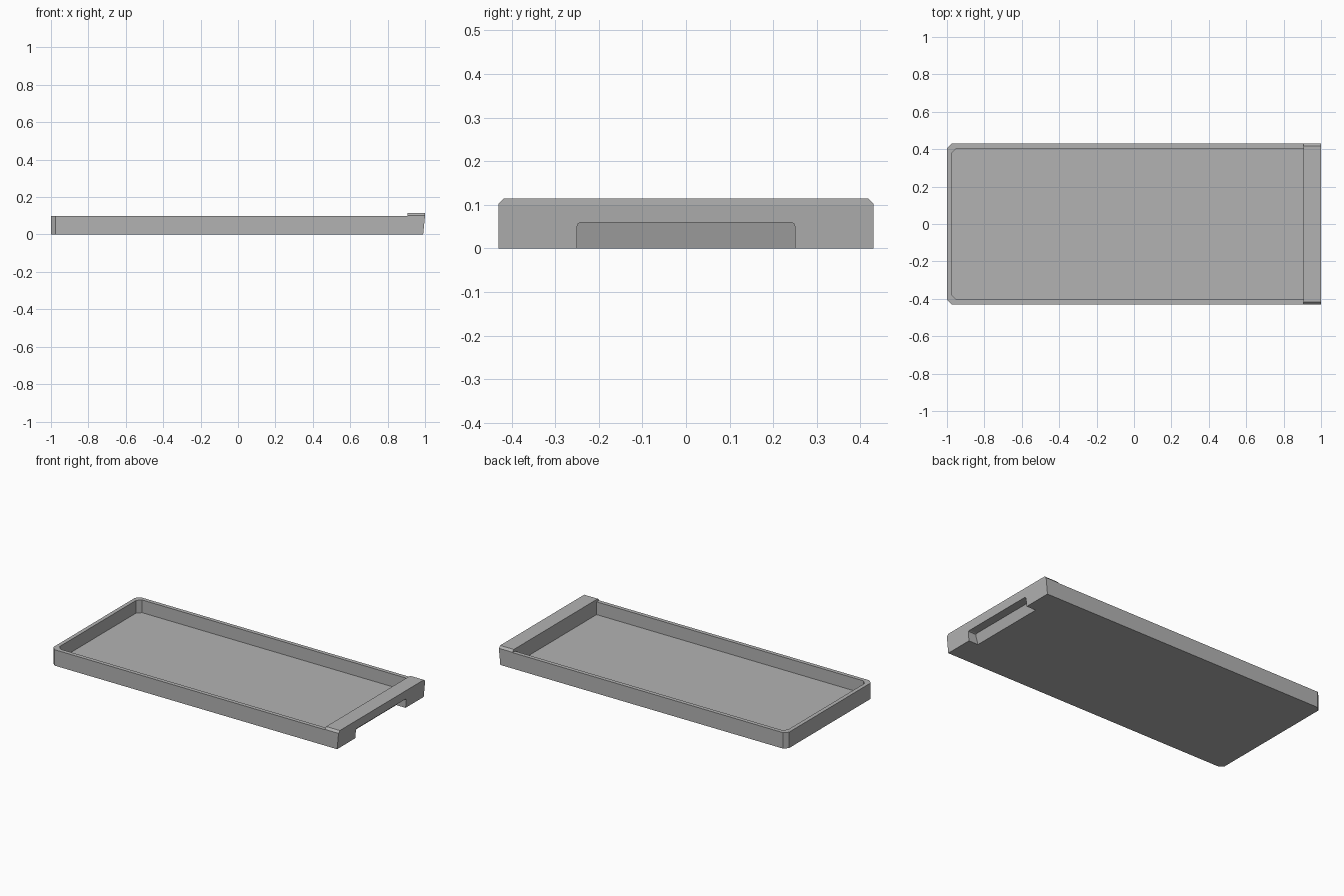
import bpy, bmesh

if "Cube" in bpy.data.objects:
    bpy.data.objects.remove(bpy.data.objects["Cube"], do_unlink=True)

LEFT, RIGHT, HALF = -1.0, 1.0, 0.43      # outer extents
RIM, FLOOR, BAR_TOP = 0.1, 0.02, 0.115   # heights
BAR_X, WALL, CUT = 0.905, 0.025, 0.025   # bar inner edge, wall width, corner cut

grey = bpy.data.materials.new("plain grey")
grey.use_nodes = True
colour = (0.45, 0.45, 0.45, 1)
grey.diffuse_color = colour
grey.node_tree.nodes["Principled BSDF"].inputs["Base Color"].default_value = colour


def loft(name, sections):
    """Solid through matching loops of points, capped at both ends."""
    bm = bmesh.new()
    loops = [[bm.verts.new(p) for p in s] for s in sections]
    n = len(loops[0])
    for a, b in zip(loops, loops[1:]):
        for i in range(n):
            j = (i + 1) % n
            bm.faces.new((a[i], a[j], b[j], b[i]))
    bm.faces.new(loops[0][::-1])
    bm.faces.new(loops[-1])
    bmesh.ops.recalc_face_normals(bm, faces=bm.faces[:])
    mesh = bpy.data.meshes.new(name)
    bm.to_mesh(mesh)
    bm.free()
    mesh.materials.append(grey)
    obj = bpy.data.objects.new(name, mesh)
    bpy.context.collection.objects.link(obj)
    return obj


def outline(x0, x1, y, cut, z):
    """Rectangle with its two left corners cut off."""
    return [(x1, -y, z), (x1, y, z), (x0 + cut, y, z),
            (x0, y - cut, z), (x0, cut - y, z), (x0 + cut, -y, z)]


def subtract(target, cutter):
    mod = target.modifiers.new(cutter.name, "BOOLEAN")
    mod.operation = "DIFFERENCE"
    mod.solver = "EXACT"
    mod.object = cutter
    cutter.hide_render = True
    cutter.hide_set(True)


# Tray body with a slightly leaning right end
tray = loft("tray", [outline(LEFT, 0.99, HALF, CUT, 0),
                     outline(LEFT, RIGHT, HALF, CUT, RIM)])

# Shallow inner well
well = loft("well_cutter", [outline(LEFT + WALL, BAR_X, HALF - WALL, CUT, z)
                            for z in (FLOOR, 0.2)])
subtract(tray, well)

# Finger notch under the right end, with small cut upper corners
sections = []
for inner in (True, False):
    profile = [(-0.25, -0.02), (0.25, -0.02), (0.25, 0.05), (0.247, 0.057),
               (0.24, 0.06), (-0.24, 0.06), (-0.247, 0.057), (-0.25, 0.05)]
    sections.append([(0.925 + 0.3 * z if inner else 1.1, y, z) for y, z in profile])
notch = loft("notch_cutter", sections)
subtract(tray, notch)

# Raised cap along the right end, with bevelled ends
cap_profile = [(-HALF, RIM), (HALF, RIM), (HALF, 0.102), (HALF - 0.013, BAR_TOP),
               (0.013 - HALF, BAR_TOP), (-HALF, 0.102)]
loft("end_cap", [[(x, y, z) for y, z in cap_profile] for x in (BAR_X, RIGHT)])
